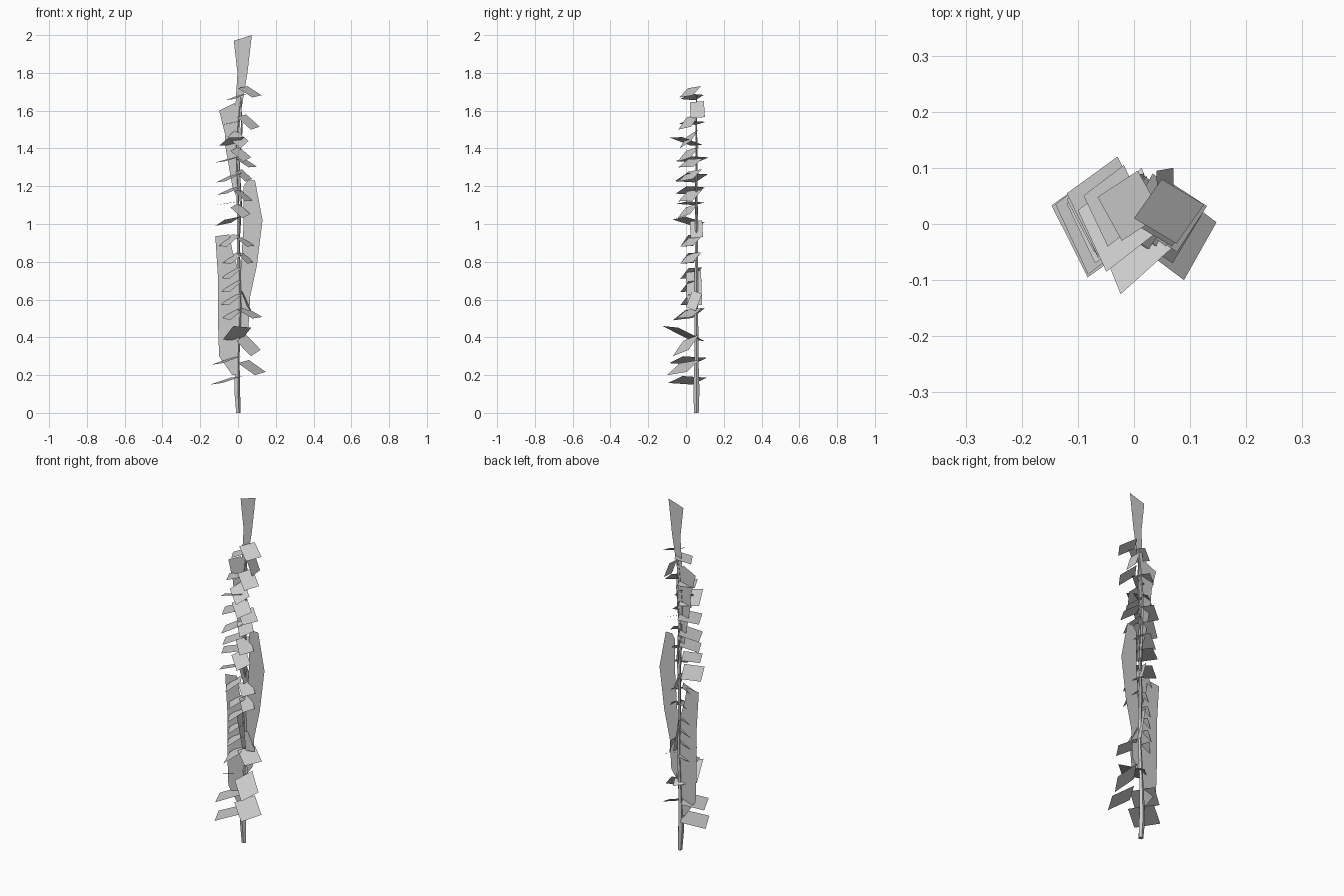
import bpy
from math import radians, cos, sin


def mesh(name, verts, faces):
    me = bpy.data.meshes.new(name)
    me.from_pydata(verts, [], faces)
    ob = bpy.data.objects.new(name, me)
    bpy.context.collection.objects.link(ob)
    return ob


def leaves(name, rows, yaw):
    """One flat four-sided leaf per row: x range, y range, z range, uphill direction."""
    verts, faces = [], []
    for x0, x1, y0, y1, z0, z1, uphill in rows:
        a = radians(4 if x1 - x0 < 0.055 else yaw)
        raw = [(cos(a) * u - sin(a) * v, sin(a) * u + cos(a) * v)
               for u, v in ((-1, -1), (1, -1), (1, 1), (-1, 1))]
        r = max(p[0] for p in raw)
        up = radians(uphill)
        h = [px * cos(up) + py * sin(up) for px, py in raw]
        n = len(verts)
        for (px, py), t in zip(raw, h):
            verts.append(((x0 + x1) / 2 + px / r * (x1 - x0) / 2,
                          (y0 + y1) / 2 + py / r * (y1 - y0) / 2,
                          (z0 + z1) / 2 + t / max(h) * (z1 - z0) / 2))
        faces.append((n, n + 1, n + 2, n + 3))
    mesh(name, verts, faces)


def stem(name, pts, y=0.055, sides=5):
    """Tapered tube through (x, z, radius) points."""
    verts = [(x + r * cos(6.28318 * i / sides), y + r * sin(6.28318 * i / sides), z)
             for x, z, r in pts for i in range(sides)]
    faces = [(k * sides + i, k * sides + (i + 1) % sides,
              (k + 1) * sides + (i + 1) % sides, (k + 1) * sides + i)
             for k in range(len(pts) - 1) for i in range(sides)]
    faces.append(tuple(range(sides))[::-1])
    mesh(name, verts, faces)


# Climbing stems
stem("main_stem", [(.001, 0, .013), (-.006, .12, .017), (-.003, .3, .011), (.008, .55, .01),
                   (.003, .8, .009), (.002, 1.05, .008), (-.008, 1.25, .006),
                   (-.012, 1.42, .005), (.005, 1.6, .004), (.015, 1.68, .002)])
stem("side_stem", [(.003, .9, .006), (.015, 1.1, .006), (.005, 1.3, .005),
                   (.02, 1.5, .004), (.015, 1.66, .002)])

# Flat foliage cards behind the leaves, outlined in x and z
cards = {
    "lower_left_card": [(-.12, .935), (-.045, .945), (-.03, .86), (.0, .76), (.02, .6),
                        (.015, .4), (.0, .2), (-.03, .2), (-.1, .3), (-.105, .45), (-.105, .7)],
    "right_card": [(.03, 1.2), (.05, 1.23), (.09, 1.23), (.13, 1.02), (.1, .78), (.065, .62),
                   (.055, .45), (.02, .4), (.005, .6), (.02, .85), (.03, 1.0)],
    "upper_left_card": [(-.1, 1.6), (-.02, 1.64), (.01, 1.58), (.015, 1.4), (0, 1.12),
                        (-.03, 1.2), (-.065, 1.4), (-.07, 1.48)],
    "top_card": [(-.022, 1.97), (.073, 2.0), (.05, 1.8), (.03, 1.68), (.0, 1.5),
                 (-.015, 1.6), (-.003, 1.8)],
}
for name, outline in cards.items():
    mesh(name, [(x, .055, z) for x, z in outline], [tuple(range(len(outline)))])

# Leaves on the left side
leaves("left_leaves", [
    (-.147, .025, -.095, .11, .15, .195, 18),
    (-.14, .015, -.09, .11, .255, .3, 18),
    (-.08, .07, -.125, .1, .38, .46, -66),
    (-.08, .02, -.07, .1, .49, .555, 45),
    (-.09, .02, -.03, .085, .57, .63, 35),
    (-.085, .02, -.03, .085, .64, .7, 35),
    (-.085, .02, -.03, .085, .71, .77, 35),
    (-.08, .035, -.03, .08, .79, .85, 35),
    (-.1, .01, -.03, .08, .88, .945, 35),
    (-.12, .015, -.07, .1, .99, 1.04, -32),
    (-.12, .01, -.05, .1, 1.1, 1.12, 5),
    (-.11, .025, -.055, .1, 1.155, 1.2, 22),
    (-.115, .02, -.06, .115, 1.22, 1.27, 22),
    (-.12, .025, -.055, .12, 1.325, 1.36, 15),
    (-.1, .035, -.085, .09, 1.415, 1.46, -55),
    (-.09, .025, -.04, .105, 1.525, 1.547, 8),
    (-.065, .05, -.03, .095, 1.655, 1.69, 18)], 31)

# Leaves on the right side
leaves("right_leaves", [
    (.0, .147, -.1, .07, .2, .28, 132),
    (-.01, .12, -.07, .07, .3, .415, 124),
    (-.005, .13, -.05, .085, .5, .555, 138),
    (.015, .07, .0, .085, .54, .65, 160),
    (-.01, .025, .0, .085, .56, .755, 180),
    (.0, .08, -.03, .08, .79, .85, 140),
    (-.01, .085, -.03, .08, .88, .93, 140),
    (-.01, .02, .02, .09, .925, 1.02, 180),
    (-.04, .065, -.045, .065, 1.03, 1.11, 125),
    (-.02, .075, -.04, .085, 1.12, 1.18, 142),
    (-.015, .075, -.04, .085, 1.225, 1.29, 132),
    (-.01, .1, -.04, .09, 1.3, 1.347, 142),
    (-.04, .07, -.045, .07, 1.33, 1.41, 125),
    (-.055, .055, -.035, .065, 1.4, 1.5, 115),
    (-.005, .115, -.04, .07, 1.5, 1.58, 134),
    (.04, .072, .02, .1, 1.56, 1.65, 180),
    (.0, .125, -.035, .08, 1.67, 1.73, 134)], -33)
